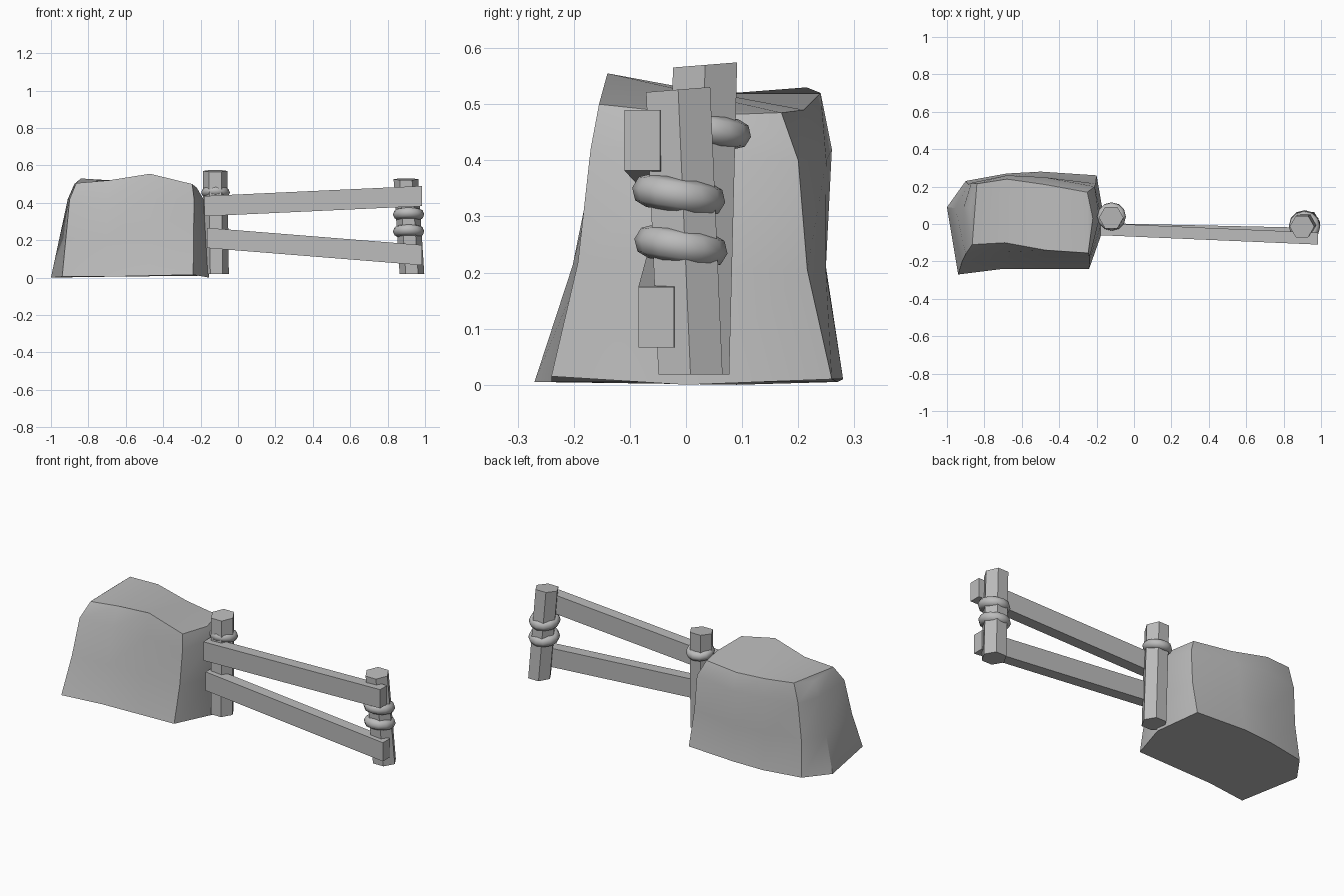
import bpy
import bmesh
from math import radians
from mathutils import Vector, Matrix

cube = bpy.data.objects.get("Cube")
if cube:
    bpy.data.objects.remove(cube, do_unlink=True)

# One flat grey for everything
grey = bpy.data.materials.new("stone_grey")
grey.use_nodes = True
colour = (0.5, 0.5, 0.5, 1.0)
grey.diffuse_color = colour
grey.node_tree.nodes["Principled BSDF"].inputs["Base Color"].default_value = colour


def finish(bm, name, smooth_angle=None):
    """Turn a bmesh into a named, coloured object."""
    bmesh.ops.recalc_face_normals(bm, faces=bm.faces)
    mesh = bpy.data.meshes.new(name)
    bm.to_mesh(mesh)
    bm.free()
    mesh.materials.append(grey)
    obj = bpy.data.objects.new(name, mesh)
    bpy.context.collection.objects.link(obj)
    if smooth_angle:
        bpy.ops.object.select_all(action='DESELECT')
        obj.select_set(True)
        bpy.context.view_layer.objects.active = obj
        bpy.ops.object.shade_smooth_by_angle(angle=radians(smooth_angle))
    return obj


def bridge(bm, lower, upper):
    """Join two vertex loops with quads."""
    n = len(lower)
    for i in range(n):
        j = (i + 1) % n
        bm.faces.new((lower[i], lower[j], upper[j], upper[i]))


def make_rock():
    # Loops run front left corner, along the front, right, back, left
    base = [(-.94, -.27, .005), (-.7, -.24, .005), (-.47, -.24, .01),
            (-.24, -.24, .015), (-.155, 0, 0), (-.2, .26, .01),
            (-.5, .28, .01), (-.68, .27, .005), (-.9, .23, .005), (-1, .09, 0)]
    shoulder = [(-.9, -.16, .42), (-.7, -.15, .42), (-.47, -.165, .42),
                (-.235, -.17, .42), (-.185, .03, .42), (-.21, .2, .4),
                (-.48, .25, .4), (-.68, .26, .42), (-.87, .22, .42), (-.91, .09, .42)]
    top = [(-.865, -.11, .505), (-.69, -.1, .52), (-.47, -.14, .555),
           (-.245, -.155, .5), (-.22, .03, .48), (-.25, .17, .485),
           (-.47, .21, .49), (-.68, .24, .52), (-.84, .215, .53), (-.875, .08, .5)]

    # Flared foot: the waist is pulled in towards the middle
    waist = []
    for low, high in zip(base, shoulder):
        p = Vector(low).lerp(Vector(high), 0.5)
        p.y *= 0.94
        waist.append(p)

    bm = bmesh.new()
    rings = [[bm.verts.new(p) for p in loop] for loop in (base, waist, shoulder, top)]
    for lower, upper in zip(rings, rings[1:]):
        bridge(bm, lower, upper)
    bm.faces.new(rings[0])
    # Cap made of strips from front to back
    t = rings[-1]
    for strip in ((9, 0, 8), (0, 1, 7, 8), (1, 2, 6, 7), (2, 3, 5, 6), (3, 4, 5)):
        bm.faces.new([t[i] for i in strip])
    finish(bm, "rock", 35)


def make_post(name, bottom, top, radius):
    """Leaning six sided post."""
    bm = bmesh.new()
    rings = []
    for centre in (bottom, top):
        spin = Matrix.Translation(centre) @ Matrix.Rotation(radians(30), 4, 'Z')
        made = bmesh.ops.create_circle(bm, segments=6, radius=radius, matrix=spin)
        rings.append(made["verts"])
    bridge(bm, *rings)
    for ring in rings:
        bm.faces.new(ring)
    # Slightly crooked saw cut on the top
    for v in rings[1]:
        v.co.z += (v.co.y - top[1]) * 0.08
    finish(bm, name)


def make_rail(name, start, end, thickness, height):
    """Square plank with upright ends."""
    bm = bmesh.new()
    rings = []
    for centre in (start, end):
        rings.append([bm.verts.new(Vector(centre) + Vector((0, sy * thickness / 2, sz * height / 2)))
                      for sy, sz in ((-1, -1), (1, -1), (1, 1), (-1, 1))])
    bridge(bm, *rings)
    for ring in rings:
        bm.faces.new(ring)
    finish(bm, name)


def make_binding(name, centre, major, minor, tilt):
    """Rope ring around a post, sloping down to the back."""
    place = Matrix.Translation(centre) @ Matrix.Rotation(radians(-tilt), 4, 'X')
    around, section = 12, 8
    bm = bmesh.new()
    loops = []
    for i in range(around):
        turn = Matrix.Rotation(radians(360 * i / around), 4, 'Z')
        loop = []
        for k in range(section):
            offset = Matrix.Rotation(radians(360 * k / section), 3, 'Y') @ Vector((minor, 0, 0))
            loop.append(bm.verts.new(place @ turn @ (offset + Vector((major, 0, 0)))))
        loops.append(loop)
    for i in range(around):
        bridge(bm, loops[i], loops[(i + 1) % around])
    finish(bm, name, 60)


make_rock()

# Fence posts
make_post("inner_post", (-.115, .02, .018), (-.122, .034, .57), .066)
make_post("outer_post", (.93, .008, .018), (.898, -.014, .526), .066)

# Rails on the front of the posts
make_rail("upper_rail", (-.18, -.028, .382), (.985, -.078, .436), .064, .108)
make_rail("lower_rail", (-.165, -.028, .212), (.985, -.053, .12), .064, .108)

# Rope bindings
make_binding("inner_binding", (-.12, .04, .455), .05, .027, 10)
make_binding("outer_binding_upper", (.912, -.013, .338), .054, .03, 9)
make_binding("outer_binding_lower", (.912, -.009, .247), .054, .03, 9)
